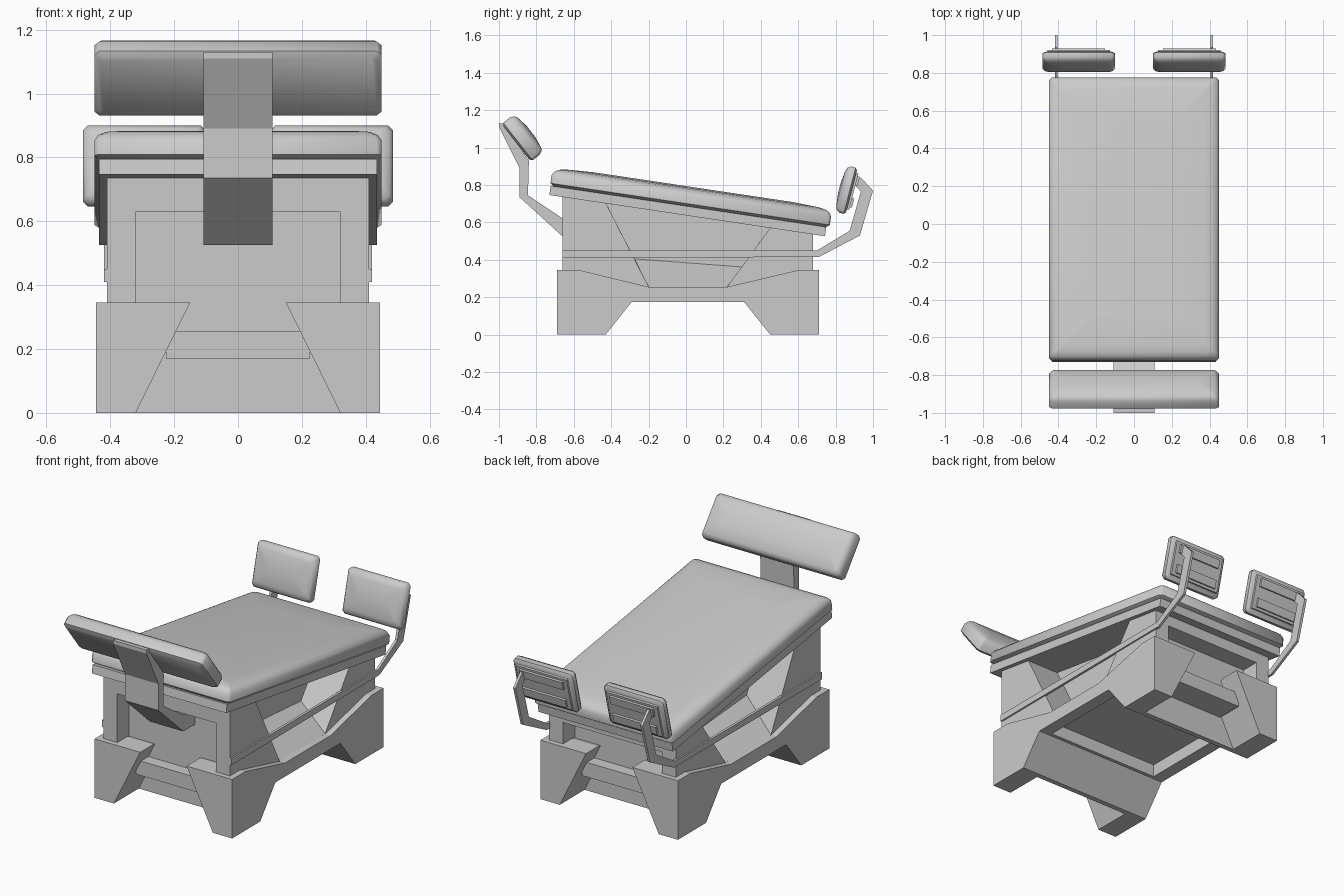
import bpy, bmesh, math
from mathutils import Matrix

if "Cube" in bpy.data.objects:
    bpy.data.objects.remove(bpy.data.objects["Cube"])


def make(name, rings, smooth=False):
    """Closed solid skinned through rings of points with equal counts."""
    bm = bmesh.new()
    loops = [[bm.verts.new(p) for p in r] for r in rings]
    n = len(loops[0])
    for a, b in zip(loops, loops[1:]):
        for i in range(n):
            bm.faces.new((a[i], a[(i + 1) % n], b[(i + 1) % n], b[i]))
    bm.faces.new(loops[0])
    bm.faces.new(loops[-1])
    bmesh.ops.recalc_face_normals(bm, faces=bm.faces)
    me = bpy.data.meshes.new(name)
    bm.to_mesh(me)
    bm.free()
    ob = bpy.data.objects.new(name, me)
    bpy.context.collection.objects.link(ob)
    if smooth:
        bpy.ops.object.select_all(action='DESELECT')
        ob.select_set(True)
        bpy.context.view_layer.objects.active = ob
        bpy.ops.object.shade_smooth_by_angle(angle=math.radians(50))
    return ob


def side_prism(name, pts, x0, x1):
    return make(name, [[(x, y, z) for y, z in pts] for x in (x0, x1)])


def front_prism(name, pts, y0, y1):
    return make(name, [[(x, y, z) for x, z in pts] for y in (y0, y1)])


def box(name, x0, x1, y0, y1, z0, z1):
    return front_prism(name, [(x0, z0), (x1, z0), (x1, z1), (x0, z1)], y0, y1)


def place(ob, x, y, z, tilt):
    ob.data.transform(Matrix.Translation((x, y, z)) @ Matrix.Rotation(math.radians(tilt), 4, 'X'))
    return ob


def cushion(name, w, l, layers, c):
    """Padded rectangle: each layer is (inset, height), corners cut by c."""
    rings = []
    for inset, z in layers:
        a, b = w / 2 - inset, l / 2 - inset
        rings.append([(a, c - b, z), (a, b - c, z), (a - c, b, z), (c - a, b, z),
                      (-a, b - c, z), (-a, c - b, z), (c - a, -b, z), (a - c, -b, z)])
    return make(name, rings, True)


def cut(ob, cutter):
    cutter.hide_render = True
    m = ob.modifiers.new('cut', 'BOOLEAN')
    m.operation = 'DIFFERENCE'
    m.solver = 'EXACT'
    m.object = cutter
    bpy.context.view_layer.objects.active = ob
    bpy.ops.object.modifier_apply(modifier=m.name)
    bpy.data.objects.remove(cutter, do_unlink=True)


# base with four feet, end recesses and an open underside
base = side_prism('base', [(-.69, 0), (-.43, 0), (-.29, .175), (.31, .175), (.45, 0), (.71, 0),
                           (.71, .345), (.60, .345), (.22, .255), (-.20, .255), (-.57, .345),
                           (-.69, .345)], -.445, .445)
notch = [(-.345, -.05), (.345, -.05), (.123, .4), (-.123, .4)]
cut(base, front_prism('front_notch', notch, -.8, -.46))
cut(base, front_prism('back_notch', notch, .48, .8))
cut(base, box('underside_pocket', -.37, .37, -.27, .29, .1, .4))
box('front_crossbar', -.225, .225, -.62, -.4, .17, .255)
box('back_crossbar', -.225, .225, .42, .64, .17, .255)

# body with recessed ends and tapered side openings
body = side_prism('body', [(-.66, .25), (.68, .25), (.68, .545), (-.66, .745)], -.41, .41)
cut(body, box('front_recess', -.32, .32, -.8, -.55, .1, .63))
cut(body, box('back_recess', -.32, .32, .57, .8, .1, .47))
for s in (-1, 1):
    outer = [(-.20, .256), (.22, .256), (.581, .75), (-.504, .85)]
    inner = [(-.275, .405), (.297, .362), (.581, .75), (-.504, .85)]
    k = (.45 - .2) / (.41 - .2)
    out = [(a + (c - a) * k, b + (d - b) * k) for (a, b), (c, d) in zip(inner, outer)]
    cut(body, make('side_opening', [[(s * .45, y, z) for y, z in out],
                                    [(s * .2, y, z) for y, z in inner]]))

# tilted bed slab and mattress
place(box('bed_slab', -.435, .435, -.745, .745, -.047, .002), 0, .013, .683, -8.5)
place(cushion('mattress', .9, 1.51, [(.02, 0), (0, .015), (0, .06), (.012, .08), (.035, .093),
                                     (.075, .1), (.22, .107)], .015), 0, .02, .683, -8.5)

# headrest and its bent bracket
place(cushion('headrest', .9, .255, [(.016, 0), (0, .012), (0, .06), (.01, .08), (.025, .09),
                                     (.09, .1)], .015), 0, -.908, 1.025, -52)
side_prism('headrest_bracket', [(-1, 1.13), (-1, 1.11), (-.89, .89), (-.89, .735), (-.66, .525),
                                (-.54, .525), (-.54, .622), (-.66, .622), (-.845, .745),
                                (-.84, .93), (-.975, 1.13)], -.108, .108)

# side rails bending up into arms, with a foot pad on each
for s, side in ((-1, 'left'), (1, 'right')):
    side_prism(side + '_rail_arm', [(-.66, .41), (.71, .415), (.93, .53), (1, .77), (.935, .84),
                                    (.895, .81), (.935, .765), (.875, .555), (.70, .45),
                                    (-.66, .45)], s * .404, s * .419)
    place(cushion(side + '_foot_pad', .385, .255, [(.012, 0), (0, .01), (0, .035), (.012, .052),
                                                   (.035, .06), (.1, .067)], .015),
          s * .293, .885, .767, 75.6)
    place(box(side + '_pad_plate', -.165, .165, -.1, .1, -.012, .002), s * .293, .885, .767, 75.6)
    for v in (-.06, .06):
        place(box(side + '_pad_bar', -.14, .14, v - .025, v + .025, -.024, 0),
              s * .293, .885, .767, 75.6)
